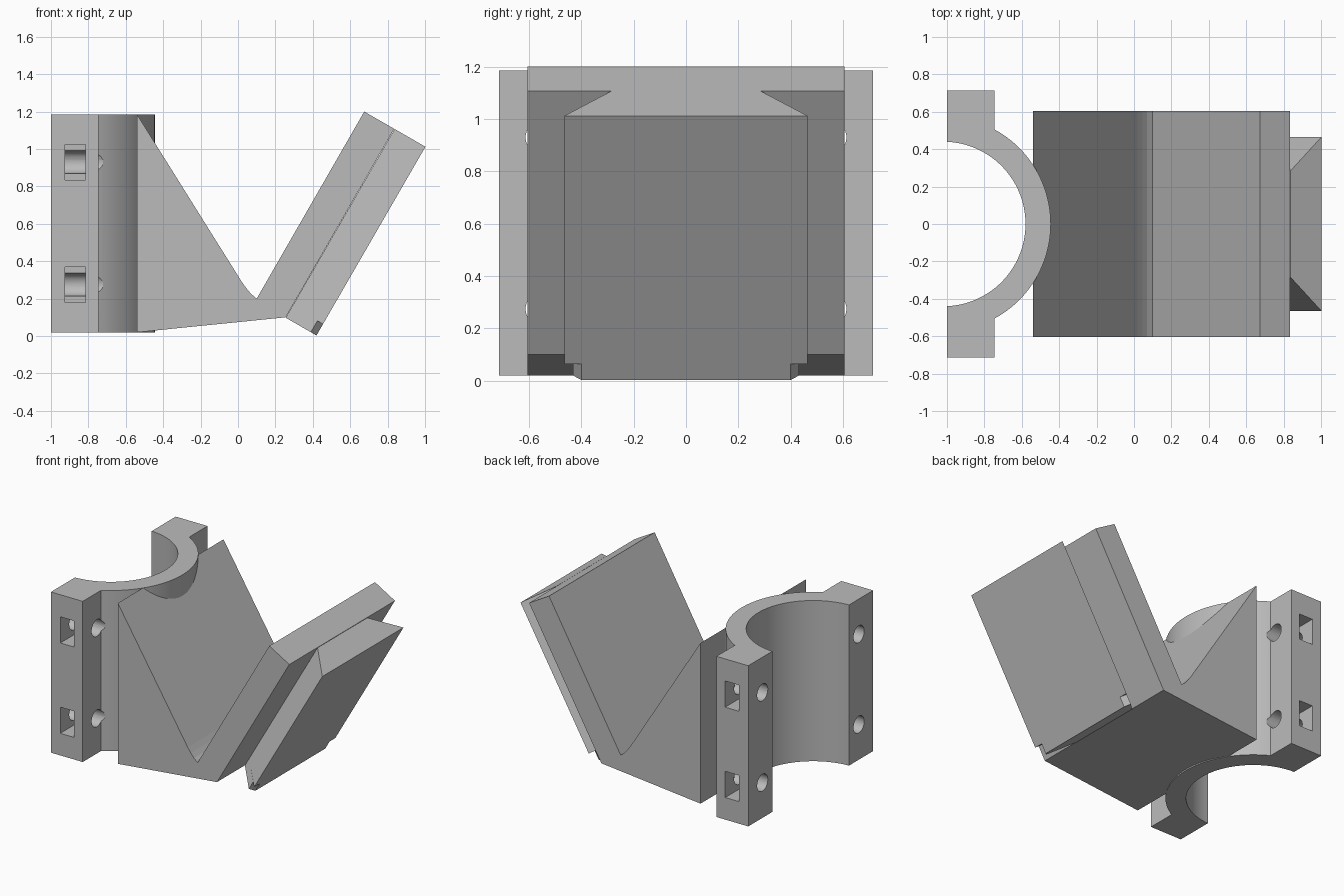
import bpy, math
from mathutils import Vector

cube = bpy.data.objects.get("Cube")
if cube:
    bpy.data.objects.remove(cube, do_unlink=True)

grey = bpy.data.materials.new("light grey plastic")
grey.use_nodes = True
COLOUR = (0.5, 0.5, 0.5, 1)
grey.diffuse_color = COLOUR
grey.node_tree.nodes["Principled BSDF"].inputs["Base Color"].default_value = COLOUR


def prism(name, outline, direction):
    """Extrude a closed 3D outline along a vector."""
    n = len(outline)
    step = Vector(direction)
    verts = [Vector(p) for p in outline]
    verts += [v + step for v in verts]
    faces = [list(range(n))[::-1], list(range(n, 2 * n))]
    faces += [(i, (i + 1) % n, (i + 1) % n + n, i + n) for i in range(n)]
    mesh = bpy.data.meshes.new(name)
    mesh.from_pydata(verts, [], faces)
    mesh.materials.append(grey)
    obj = bpy.data.objects.new(name, mesh)
    bpy.context.collection.objects.link(obj)
    select(obj)
    bpy.ops.object.mode_set(mode='EDIT')
    bpy.ops.mesh.select_all(action='SELECT')
    bpy.ops.mesh.normals_make_consistent(inside=False)
    bpy.ops.object.mode_set(mode='OBJECT')
    return obj


def select(obj):
    bpy.ops.object.select_all(action='DESELECT')
    obj.select_set(True)
    bpy.context.view_layer.objects.active = obj


def cut(target, cutter):
    mod = target.modifiers.new("cut", 'BOOLEAN')
    mod.operation = 'DIFFERENCE'
    mod.solver = 'EXACT'
    mod.object = cutter
    select(target)
    bpy.ops.object.modifier_apply(modifier=mod.name)
    bpy.data.objects.remove(cutter, do_unlink=True)


# Half-ring clamp with a lug at each end
BOTTOM, TOP = 0.02, 1.185
CENTRE, INNER, OUTER = -1.02, 0.44, 0.575
BACK, SHOULDER, LUG_Y = -1.0, -0.745, 0.715


def arc(radius, x_end, steps=48):
    a = math.acos((x_end - CENTRE) / radius)
    return [(CENTRE + radius * math.cos(a - 2 * a * i / steps),
             radius * math.sin(a - 2 * a * i / steps), BOTTOM)
            for i in range(steps + 1)]


outline = arc(INNER, BACK)
outline += [(BACK, -LUG_Y, BOTTOM), (SHOULDER, -LUG_Y, BOTTOM)]
outline += arc(OUTER, SHOULDER)[::-1]
outline += [(SHOULDER, LUG_Y, BOTTOM), (BACK, LUG_Y, BOTTOM)]
clamp = prism("clamp_half_ring", outline, (0, 0, TOP - BOTTOM))

# Bolt holes along x, and nut slots from the outer sides
BOLT_Y, BOLT_R = 0.552, 0.061
for side in (-1, 1):
    for z in (0.275, 0.93):
        circle = [(-1.1, side * BOLT_Y + BOLT_R * math.cos(i * math.tau / 32),
                   z + BOLT_R * math.sin(i * math.tau / 32)) for i in range(32)]
        cut(clamp, prism("bolt_cutter", circle, (0.45, 0, 0)))
        slot = [(x, side * BOLT_Y, z + dz) for x, dz in
                ((-0.925, -0.095), (-0.815, -0.095), (-0.815, 0.095), (-0.925, 0.095))]
        cut(clamp, prism("slot_cutter", slot, (0, side * 0.3, 0)))
select(clamp)
bpy.ops.object.shade_smooth_by_angle(angle=math.radians(30))

# V-shaped bracket: gusset wedge and tilted plate in one profile
HALF = 0.605
profile = [(-0.54, 0.02), (0.255, 0.10), (0.835, 1.108), (0.675, 1.2),
           (0.1, 0.2), (0.07, 0.225), (0.045, 0.255), (0.02, 0.29), (-0.54, 1.185)]
prism("v_bracket", [(x, -HALF, z) for x, z in profile], (0, 2 * HALF, 0))

# Dovetail rail on the outer face of the tilted plate
TILT = math.radians(60)
ALONG = Vector((math.cos(TILT), 0, math.sin(TILT)))
OUT = Vector((math.sin(TILT), 0, -math.cos(TILT)))
FOOT = Vector((0.255, 0, 0.098))


def rail(name, half_section, start, end):
    section = half_section + [(-y, d) for y, d in reversed(half_section)]
    points = [FOOT + ALONG * start + OUT * d + Vector((0, y, 0)) for y, d in section]
    prism(name, points, ALONG * (end - start))


DEPTH, NOTCH, LENGTH = 0.19, 0.07, 1.165
rail("dovetail_rail", [(0.285, 0), (0.465, DEPTH)], NOTCH, LENGTH)
rail("dovetail_notched_end", [(0.285, 0), (0.432, 0.155), (0.40, DEPTH)], 0, NOTCH)
